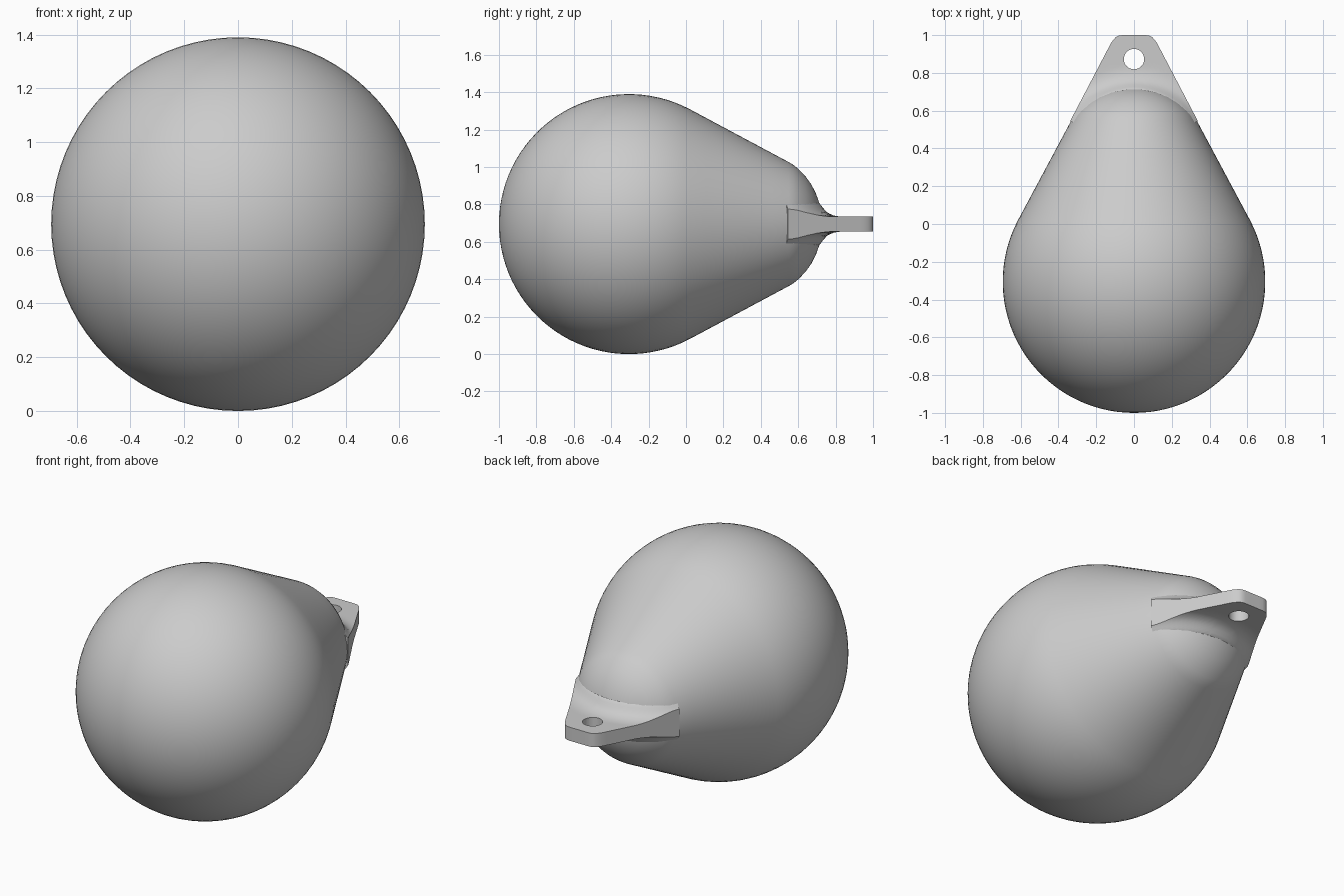
import bpy, bmesh, math

if "Cube" in bpy.data.objects:
    bpy.data.objects.remove(bpy.data.objects["Cube"])

R = 0.695            # bulb radius, also height of the axis
CY = -0.305          # bulb centre
SLOPE = 0.53         # taper of the cone
NC = 0.375           # centre of the nose in plan


def finish(bm, name):
    bmesh.ops.remove_doubles(bm, verts=bm.verts, dist=1e-5)
    bmesh.ops.recalc_face_normals(bm, faces=bm.faces)
    me = bpy.data.meshes.new(name)
    bm.to_mesh(me)
    bm.free()
    ob = bpy.data.objects.new(name, me)
    bpy.context.collection.objects.link(ob)
    return ob


def smooth(ob):
    bpy.ops.object.select_all(action='DESELECT')
    ob.select_set(True)
    bpy.context.view_layer.objects.active = ob
    bpy.ops.object.shade_smooth_by_angle(angle=math.radians(30))


# Pear-shaped float: a profile of (y, radius) spun about the long axis
tangent = math.pi / 2 + math.atan(SLOPE)
profile = [(CY - R * math.cos(tangent * i / 32), R * math.sin(tangent * i / 32))
           for i in range(33)]
y0, r0 = profile[-1]
profile += [(y0 + (0.55 - y0) * i / 6, r0 + (0.331 - r0) * i / 6) for i in range(1, 7)]
profile += [(0.575, 0.316), (0.6, 0.296), (0.64, 0.254), (0.67, 0.212), (0.695, 0.163),
            (0.712, 0.115), (0.722, 0.075), (0.73, 0)]
bm = bmesh.new()
vs = [bm.verts.new((r, y, R)) for y, r in profile]
es = [bm.edges.new(p) for p in zip(vs, vs[1:])]
bmesh.ops.spin(bm, geom=vs + es, cent=(0, 0, R), axis=(0, 1, 0),
               angle=2 * math.pi, steps=80, use_merge=True)
body = finish(bm, "float_body")
smooth(body)

# Mooring tab: tapered plate that flares into the nose with a fillet
FILLET = [(0.31, 0.12), (0.335, 0.115), (0.345, 0.104), (0.36, 0.083), (0.38, 0.062),
          (0.41, 0.047), (0.445, 0.04), (1, 0.04)]


def half_height(rho, a):
    rho -= 0.02 * math.sin(a) ** 2
    if rho <= FILLET[0][0]:
        return FILLET[0][1]
    for (a0, h0), (a1, h1) in zip(FILLET, FILLET[1:]):
        if rho <= a1:
            return h0 + (h1 - h0) * (rho - a0) / (a1 - a0)
    return 0.04


half = [(0.338 - SLOPE * 0.41 * i / 16, 0.545 + 0.415 * i / 16) for i in range(17)]
half += [(0.109, 0.975), (0.097, 0.989), (0.08, 0.998), (0.06, 1.0), (0.03, 1.0)]
outline = half + [(0, 1.0)] + [(-x, y) for x, y in reversed(half)]
ROWS = 18
bm = bmesh.new()
grid = {1: [], -1: []}
for x, y in outline:
    a = math.atan2(x, y - NC)
    out = math.hypot(x, y - NC)
    for s in grid:
        col = []
        for j in range(ROWS + 1):
            rho = 0.31 + (out - 0.31) * (j / ROWS) ** 1.6
            col.append(bm.verts.new((rho * math.sin(a), NC + rho * math.cos(a),
                                     R + s * half_height(rho, a))))
        grid[s].append(col)
for i in range(len(outline) - 1):
    for s in grid:
        p, q = grid[s][i], grid[s][i + 1]
        for j in range(ROWS):
            bm.faces.new((p[j], p[j + 1], q[j + 1], q[j]))
    for j in (0, ROWS):
        bm.faces.new((grid[1][i][j], grid[1][i + 1][j], grid[-1][i + 1][j], grid[-1][i][j]))
for i in (0, -1):
    for j in range(ROWS):
        bm.faces.new((grid[1][i][j], grid[1][i][j + 1], grid[-1][i][j + 1], grid[-1][i][j]))
tab = finish(bm, "mooring_tab")

# Hole through the tab
bpy.ops.mesh.primitive_cylinder_add(vertices=32, radius=0.054, depth=0.4,
                                    location=(0, 0.873, R))
cutter = bpy.context.object
cutter.name = "hole_cutter"
cutter.hide_render = True
mod = tab.modifiers.new("hole", 'BOOLEAN')
mod.operation = 'DIFFERENCE'
mod.solver = 'EXACT'
mod.object = cutter
bpy.context.view_layer.objects.active = tab
bpy.ops.object.modifier_apply(modifier=mod.name)
bpy.data.objects.remove(cutter)
smooth(tab)
